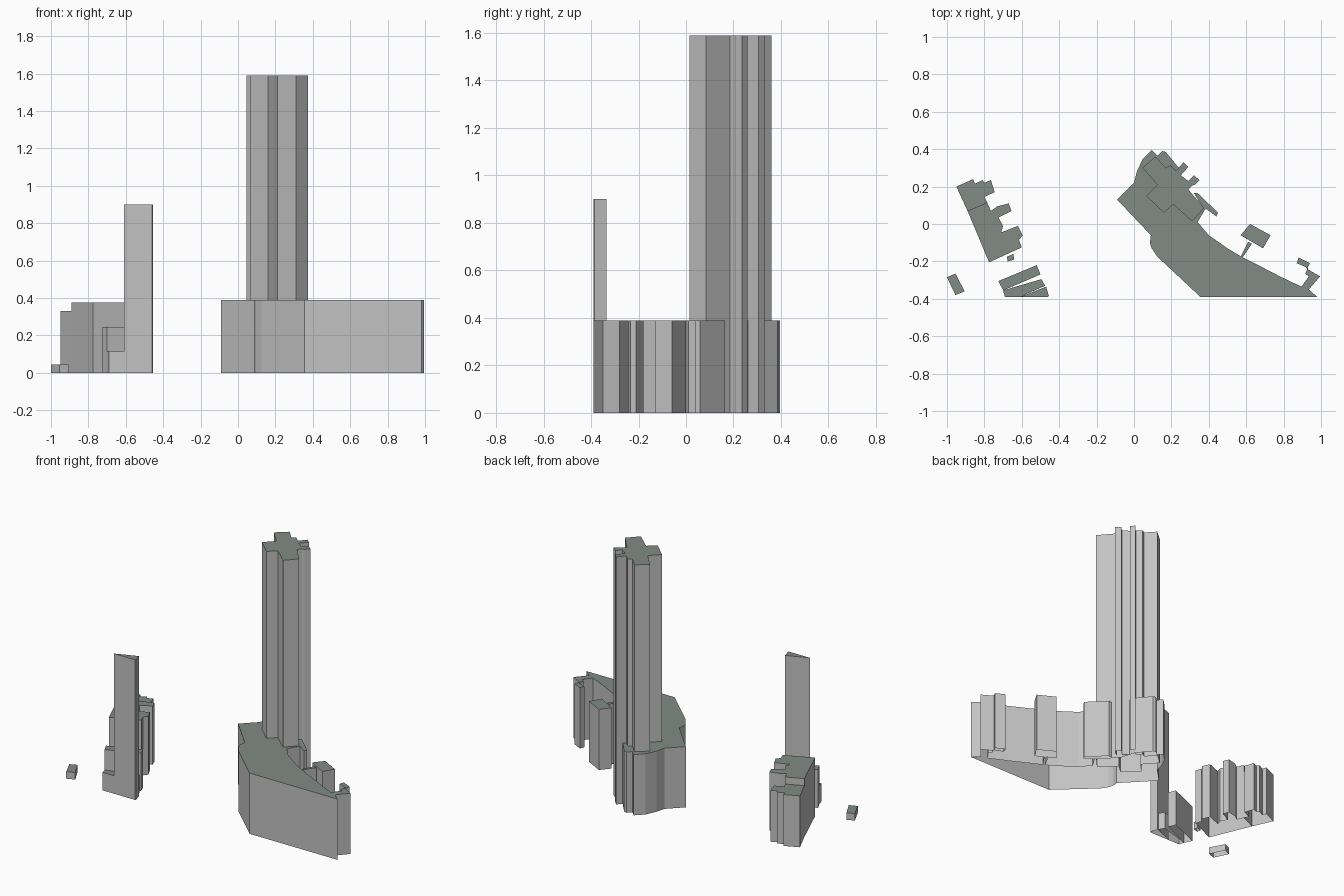
import bpy

default_cube = bpy.data.objects.get("Cube")
if default_cube:
    bpy.data.objects.remove(default_cube, do_unlink=True)


def make_material(name, red, green, blue):
    material = bpy.data.materials.new(name)
    material.use_nodes = True
    colour = (red, green, blue, 1)
    material.diffuse_color = colour
    shader = next(node for node in material.node_tree.nodes if node.type == "BSDF_PRINCIPLED")
    shader.inputs["Base Color"].default_value = colour
    return material


wall_grey = make_material("wall grey", .55, .55, .55)
roof_grey = make_material("roof green grey", .22, .26, .24)


def signed_area(outline):
    """Positive when the outline runs counter-clockwise."""
    following = outline[1:] + outline[:1]
    return sum(a[0] * b[1] - b[0] * a[1] for a, b in zip(outline, following))


def make_building(name, height, outline):
    """Raise a footprint into walls and a flat roof, open underneath."""
    if signed_area(outline) < 0:
        outline = outline[::-1]
    count = len(outline)
    lower = [(x, y, 0) for x, y in outline]
    upper = [(x, y, height) for x, y in outline]
    walls = []
    for i in range(count):
        following = (i + 1) % count
        walls.append((i, following, count + following, count + i))
    roof = tuple(range(count, count + count))

    mesh = bpy.data.meshes.new(name)
    mesh.from_pydata(lower + upper, [], walls + [roof])
    mesh.materials.append(wall_grey)
    mesh.materials.append(roof_grey)
    for face in mesh.polygons:
        face.material_index = 1 if face.normal.z > .5 else 0
    mesh.update()
    building = bpy.data.objects.new(name, mesh)
    bpy.context.scene.collection.objects.link(building)
    return building


podium_height = .39

# Broad podium: rounded back corner, curved inner edge, straight front
make_building("podium", podium_height, [
    (-.09, .13), (0, .22), (.015, .28), (.045, .345), (.095, .395),
    (.125, .365), (.15, .39), (.17, .385), (.24, .3), (.27, .2),
    (.35, .11), (.385, .085), (.34, .01), (.4, -.06), (.5, -.13),
    (.575, -.175), (.655, -.215), (.78, -.28), (.895, -.335),
    (.935, -.28), (.915, -.265), (.93, -.235), (.87, -.21), (.88, -.18),
    (.94, -.21), (.925, -.24), (.995, -.28), (.935, -.35), (.98, -.39),
    (.355, -.39), (.125, -.175), (.095, -.13), (.085, -.1), (.09, -.06),
])

# Tall tower with a cross-shaped plan and two narrow rear fins
make_building("cross_tower", 1.59, [
    (.115, .36), (.045, .3), (.125, .21), (.065, .15), (.16, .06),
    (.21, .105), (.31, .015), (.375, .085), (.29, .185), (.31, .205),
    (.325, .21), (.35, .235), (.32, .26), (.29, .23), (.25, .26),
    (.29, .305), (.265, .33), (.225, .285), (.195, .315), (.17, .3),
])

# Thin wall, annex and its connecting passage behind the podium
make_building("rear_thin_wall", podium_height,
              [(.32, .165), (.34, .165), (.45, .06), (.44, .04), (.36, .1)])
make_building("rear_annex", podium_height,
              [(.57, -.06), (.62, 0), (.73, -.06), (.69, -.13)])
make_building("annex_passage", podium_height,
              [(.57, -.175), (.58, -.18), (.63, -.105), (.61, -.095)])

# Stepped row of houses on the right side
make_building("row_back_block", .33, [
    (-.95, .2), (-.86, .24), (-.85, .215), (-.81, .235), (-.8, .22),
    (-.765, .235), (-.745, .17), (-.8, .145), (-.785, .115), (-.89, .07),
])
make_building("row_main_block", .375, [
    (-.89, .07), (-.785, .115), (-.765, .07), (-.73, .095), (-.67, .11),
    (-.655, .07), (-.725, .035), (-.7, -.01), (-.71, -.045),
    (-.62, -.01), (-.595, -.06), (-.615, -.085), (-.6, -.125),
    (-.775, -.205),
])
make_building("row_end_shed", .05,
              [(-.68, -.175), (-.645, -.16), (-.64, -.19), (-.675, -.2)])

# Front group: low blocks leading up to a wedge-shaped slab
make_building("front_middle_block", .245,
              [(-.725, -.305), (-.52, -.22), (-.5, -.27), (-.7, -.355)])
make_building("front_low_block", .115,
              [(-.7, -.355), (-.495, -.295), (-.475, -.33), (-.61, -.39), (-.69, -.39)])
make_building("front_wedge_tower", .9,
              [(-.61, -.39), (-.47, -.335), (-.455, -.385), (-.46, -.39)])

# Small separate hut
make_building("separate_hut", .045,
              [(-1, -.285), (-.955, -.265), (-.905, -.36), (-.955, -.38)])
